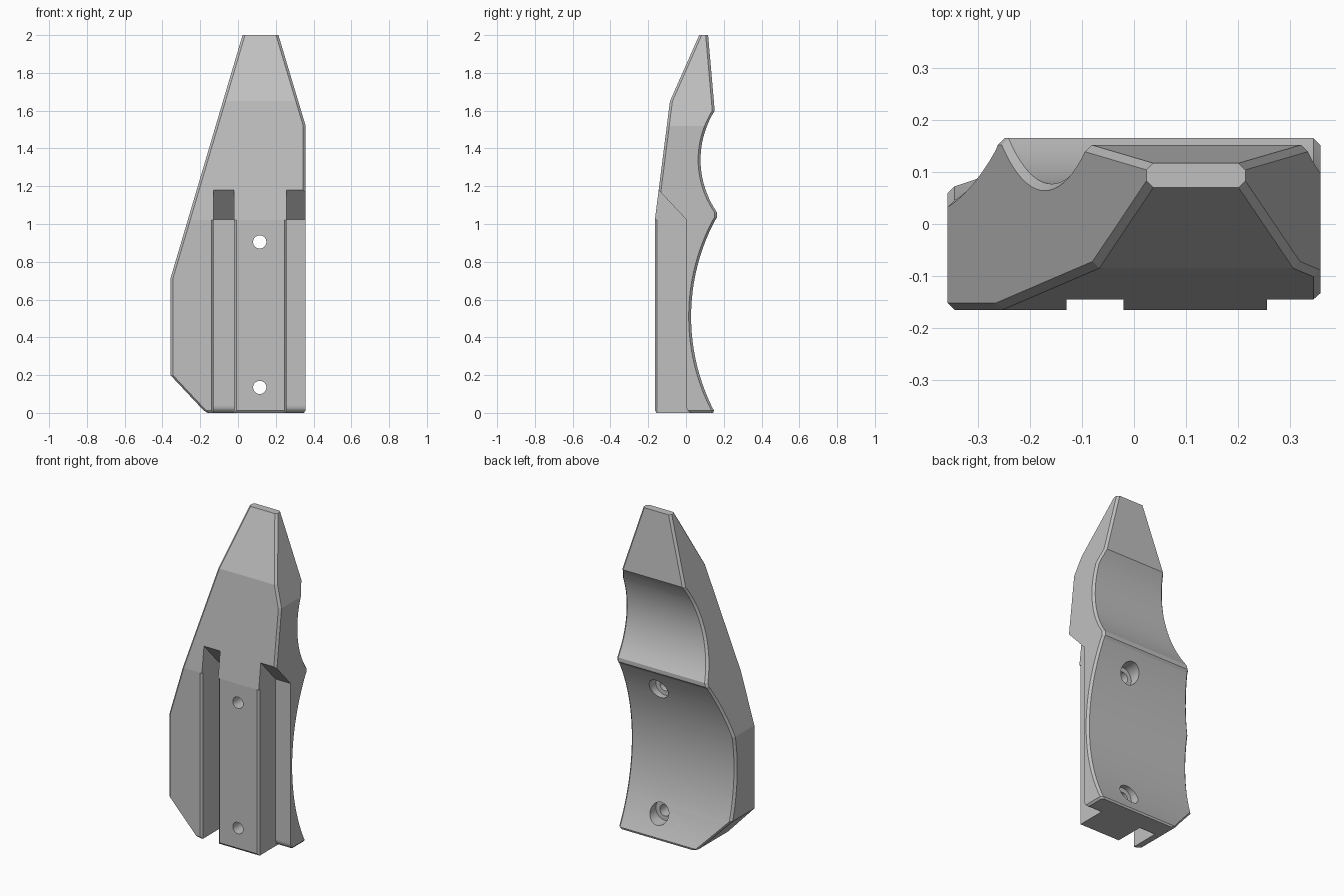
import bpy, bmesh, math

cube = bpy.data.objects.get("Cube")
if cube:
    bpy.data.objects.remove(cube, do_unlink=True)

grey = bpy.data.materials.new("plain grey")
grey.use_nodes = True
colour = (0.53, 0.53, 0.53, 1)
grey.diffuse_color = colour
grey.node_tree.nodes["Principled BSDF"].inputs["Base Color"].default_value = colour


def loft(name, rings):
    """Skin a closed solid through rings that share one point count."""
    bm = bmesh.new()
    loops = [[bm.verts.new(p) for p in ring] for ring in rings]
    count = len(loops[0])
    for a, b in zip(loops, loops[1:]):
        for i in range(count):
            j = (i + 1) % count
            bm.faces.new((a[i], a[j], b[j], b[i]))
    bm.faces.new(loops[0])
    bm.faces.new(loops[-1])
    bmesh.ops.recalc_face_normals(bm, faces=bm.faces)
    mesh = bpy.data.meshes.new(name)
    bm.to_mesh(mesh)
    bm.free()
    mesh.materials.append(grey)
    obj = bpy.data.objects.new(name, mesh)
    bpy.context.collection.objects.link(obj)
    return obj


def along(points, z):
    """Piecewise linear value at height z from (z, value) points."""
    for (z0, v0), (z1, v1) in zip(points, points[1:]):
        if z <= z1:
            return v0 + (v1 - v0) * (z - z0) / (z1 - z0)
    return points[-1][1]


def hollow(centre, half, depth, sag, steps):
    """Circular scoop in the back as (z, y) points."""
    r = (half * half + sag * sag) / (2 * sag)
    limit = math.asin(half / r)
    angles = [limit * (2 * i / steps - 1) for i in range(steps + 1)]
    return [(centre + r * math.sin(a), depth + r * (1 - math.cos(a))) for a in angles]


# Outline of each side as a function of height
left_edge = [(0, -0.17), (0.2, -0.358), (0.71, -0.358), (2, 0.024)]
right_edge = [(0, 0.358), (1.52, 0.358), (2, 0.214)]
front_edge = [(0, -0.165), (1.02, -0.165), (1.65, -0.085), (2, 0.07)]
back_edge = (hollow(0.51, 0.51, 0.027, 0.127, 24) + [(1.035, 0.165), (1.06, 0.165)]
             + hollow(1.34, 0.26, 0.077, 0.075, 18) + [(2, 0.117)])

# Main body: chamfered rectangular sections stacked up the height
CHAMFER = 0.013


def section(z, inset=0):
    x0, x1 = along(left_edge, z) + inset, along(right_edge, z) - inset
    y0, y1 = along(front_edge, z) + inset, along(back_edge, z) - inset
    c = CHAMFER
    return [(x0 + c, y0, z), (x1 - c, y0, z), (x1, y0 + c, z), (x1, y1 - c, z),
            (x1 - c, y1, z), (x0 + c, y1, z), (x0, y1 - c, z), (x0, y0 + c, z)]


levels = {round(z, 4) for edge in (left_edge, right_edge, front_edge, back_edge) for z, _ in edge}
levels = sorted((levels - {0.0}) | {0.012})
body = loft("body", [section(0, 0.01)] + [section(z) for z in levels])


def cut(cutter):
    cutter.hide_render = True
    mod = body.modifiers.new("cut", "BOOLEAN")
    mod.operation = "DIFFERENCE"
    mod.solver = "EXACT"
    mod.object = cutter
    bpy.context.view_layer.objects.active = body
    bpy.ops.object.modifier_apply(modifier=mod.name)
    bpy.data.objects.remove(cutter, do_unlink=True)


# Front slots with a sloping roof, a rounded floor end and chamfered rims
fillet = [(0.035 * (1 - math.cos(a)), 0.04 * (1 - math.sin(a)))
          for a in (math.pi / 2 * i / 6 for i in range(7))]
slot_profile = [(-0.3, -0.1), (0.035, -0.1)] + fillet[::-1] + [(0, 1.025), (-0.3, 1.345)]
for x0, x1 in ((-0.13, -0.02), (0.256, 0.5)):
    cut(loft("slot_cutter", [[(x, y, z) for y, z in slot_profile] for x in (x0, x1)]))
    rim = [(x0, -0.154), (x1, -0.154), (x1 + 0.03, -0.184), (x0 - 0.03, -0.184)]
    cut(loft("rim_cutter", [[(x, y, z) for x, y in rim] for z in (-0.1, 1.02)]))

# Two bolt holes, each with a wider recess from the back
for z in (0.135, 0.905):
    for radius, y0, y1 in ((0.035, -0.4, 0.4), (0.062, 0.04, 0.4)):
        turns = [math.tau * i / 72 for i in range(72)]
        cut(loft("hole_cutter", [[(0.115 + radius * math.cos(t), y, z + radius * math.sin(t))
                                  for t in turns] for y in (y0, y1)]))

# Smooth the scoops and holes, keep every other edge crisp
for obj in bpy.context.selected_objects:
    obj.select_set(False)
body.select_set(True)
bpy.context.view_layer.objects.active = body
bpy.ops.object.shade_smooth_by_angle(angle=math.radians(6))
